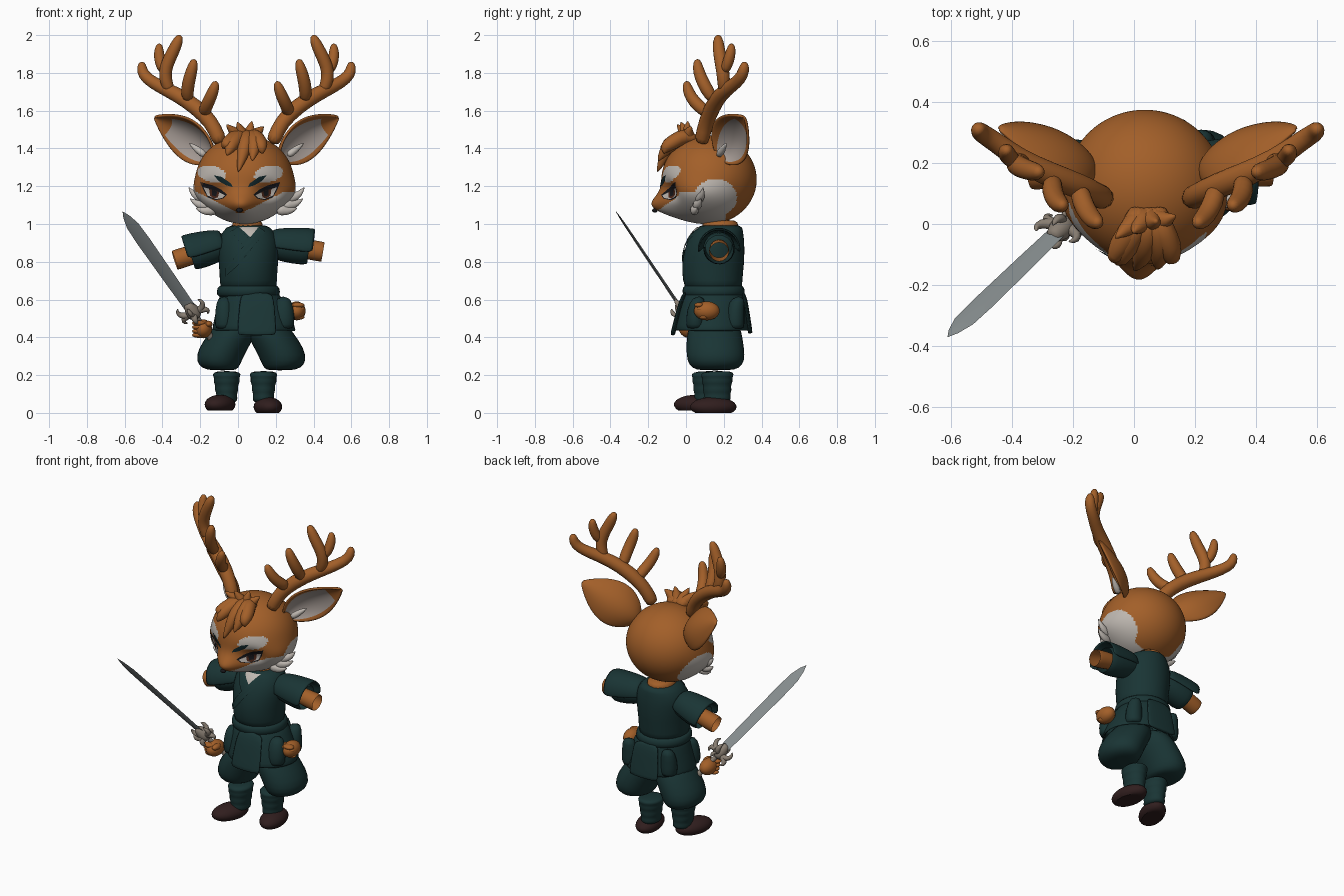
import bpy, bmesh, math
from mathutils import Vector as V
from mathutils.bvhtree import BVHTree

if "Cube" in bpy.data.objects:
    bpy.data.objects.remove(bpy.data.objects["Cube"])


def material(name, rgb):
    m = bpy.data.materials.new(name)
    m.diffuse_color = (*rgb, 1)
    m.use_nodes = True
    m.node_tree.nodes["Principled BSDF"].inputs["Base Color"].default_value = m.diffuse_color
    return m


FUR = material("orange_fur", (0.365, 0.115, 0.022))
CREAM = material("pale_fur", (0.52, 0.48, 0.44))
EAR = material("ear_lining", (0.40, 0.345, 0.315))
CLOTH = material("dark_teal_cloth", (0.010, 0.035, 0.035))
BROW = material("brow_teal", (0.006, 0.020, 0.024))
BOOT = material("dark_brown_leather", (0.03, 0.013, 0.013))
STEEL = material("blade_steel", (0.26, 0.29, 0.295))
GUARD = material("guard_metal", (0.25, 0.21, 0.17))
BLACK = material("black", (0.008, 0.008, 0.01))
IRIS = material("red_brown_iris", (0.07, 0.02, 0.01))

MID = 0.045  # mirror line of the head


def mx(p, mid=MID):
    return (2 * mid - p[0], *p[1:])


def finish(name, bm, mats, subsurf=0, thick=0, recalc=True, angle=40):
    if recalc:
        bmesh.ops.recalc_face_normals(bm, faces=bm.faces)
    me = bpy.data.meshes.new(name)
    bm.to_mesh(me)
    bm.free()
    ob = bpy.data.objects.new(name, me)
    bpy.context.collection.objects.link(ob)
    for m in mats:
        me.materials.append(m)
    for p in me.polygons:
        p.use_smooth = True
    if thick:
        s = ob.modifiers.new("thickness", 'SOLIDIFY')
        s.thickness, s.offset, s.material_offset, s.material_offset_rim = thick, -1, -1, -1
    if subsurf:
        s = ob.modifiers.new("smooth", 'SUBSURF')
        s.levels = s.render_levels = subsurf
    else:
        bpy.ops.object.select_all(action='DESELECT')
        ob.select_set(True)
        bpy.context.view_layer.objects.active = ob
        bpy.ops.object.shade_smooth_by_angle(angle=math.radians(angle))
    return ob


def loft(name, mat, rings, sides=14, caps=True, arc=None, thick=0, subsurf=1):
    """Skin rings of (centre, u, v); arc=(start, end) leaves the ring open."""
    bm = bmesh.new()
    a0, a1 = arc or (0, math.tau)
    n = sides + 1 if arc else sides
    rows = []
    for c, u, v in rings:
        angs = [a0 + (a1 - a0) * i / sides for i in range(n)]
        rows.append([bm.verts.new(V(c) + V(u) * math.cos(a) + V(v) * math.sin(a)) for a in angs])
    for r, s in zip(rows, rows[1:]):
        for i in range(sides):
            j = (i + 1) % n
            bm.faces.new((r[i], r[j], s[j], s[i]))
    if caps and not arc:
        bm.faces.new(rows[0])
        bm.faces.new(rows[-1])
    return finish(name, bm, [mat], subsurf, thick)


def zloft(name, mat, secs, **kw):
    """Upright body from (z, centre x, centre y, radius x, radius y)."""
    return loft(name, mat, [((x, y, z), (rx, 0, 0), (0, ry, 0)) for z, x, y, rx, ry in secs], **kw)


def tube(name, mat, pts, up=(0.1, 1, 0.05), flat=1.0, **kw):
    """Tapered tube through (x, y, z, radius) points."""
    P = [V(p[:3]) for p in pts]
    rings = []
    for i, p in enumerate(pts):
        t = (P[min(i + 1, len(P) - 1)] - P[max(i - 1, 0)]).normalized()
        u = t.cross(V(up)).normalized()
        rings.append((P[i], u * p[3], t.cross(u) * p[3] * flat))
    kw.setdefault("sides", 10)
    return loft(name, mat, rings, **kw)


def ball(name, mat, c, r, turn=0, floor=None):
    bm = bmesh.new()
    bmesh.ops.create_uvsphere(bm, u_segments=24, v_segments=14, radius=1)
    cs, sn = math.cos(turn), math.sin(turn)
    for v in bm.verts:
        x, y, z = (v.co[i] * r[i] for i in range(3))
        v.co = V((c[0] + x * cs - y * sn, c[1] + x * sn + y * cs, c[2] + z))
        if floor is not None:
            v.co.z = max(v.co.z, floor)
    return finish(name, bm, [mat])


def plate(name, mat, tree, outline, lift):
    """Thin patch laid on the front of a surface, outline given as (x, z)."""
    bm = bmesh.new()
    pts = [V(a).lerp(V(b), k / 4) for a, b in zip(outline, outline[1:] + outline[:1]) for k in range(4)]
    mid = sum(pts, V((0, 0))) / len(pts)

    def drop(q):
        hit = tree.ray_cast(V((q.x, -2, q.y)), V((0, 1, 0)))[0]
        return bm.verts.new((q.x, (hit.y if hit else 0.1) - lift, q.y))
    rows = [[drop(mid.lerp(p, k)) for p in pts] for k in (1, .7, .35)]
    c, n = drop(mid), len(pts)
    for i in range(n):
        j = (i + 1) % n
        for r, s in zip(rows, rows[1:]):
            bm.faces.new((r[i], r[j], s[j], s[i]))
        bm.faces.new((rows[-1][i], rows[-1][j], c))
    if sum((f.normal_update() or f.normal.y) for f in bm.faces) > 0:
        bmesh.ops.reverse_faces(bm, faces=bm.faces)
    finish(name, bm, [mat], recalc=False)


# Head: sphere with cheeks, pulled muzzle and eye sockets, pale areas by position
bm = bmesh.new()
bmesh.ops.create_uvsphere(bm, u_segments=144, v_segments=100, radius=1)
for v in bm.verts:
    x, y, z = v.co
    front = max(0, min(1, 0.6 - y))
    cheek = 1 + 0.13 * math.exp(-((z + 0.35) / 0.35) ** 2) * front
    muzzle = math.exp(-((x + 0.08) / 0.33) ** 2 - ((z + 0.62) / 0.3) ** 2) * (y < 0)
    v.co = V((0.035 + 0.258 * x * cheek, 0.122 + 0.252 * y - 0.10 * muzzle, 1.235 + 0.235 * z))
    u = abs(v.co.x - 0.012)
    if y < 0:
        v.co.y += 0.04 * math.exp(-((u - 0.15) / 0.065) ** 2 - ((v.co.z - 1.175) / 0.05) ** 2)
for f in bm.faces:
    x, y, z = f.calc_center_median()
    u = abs(x - 0.012)
    jaw = z < min(1.055 + 0.5 * u, 1.17) and y < 0.21 and not (u < 0.02 and z > 1.06)
    side = ((y - 0.155) / 0.115) ** 2 + ((z - 1.14) / 0.098) ** 2 < 1
    a, b = (u - 0.15) + 0.5 * (z - 1.265), (z - 1.265) - 0.3 * (u - 0.15)
    brow = (a / 0.085) ** 2 + (b / 0.045) ** 2 < 1 and y < 0.1
    f.material_index = int(jaw or side or brow)
tree = BVHTree.FromBMesh(bm)
finish("head", bm, [FUR, CREAM], angle=80)
ball("nose", BLACK, (0.008, -0.165, 1.072), (0.018, 0.014, 0.012))

# Eyes and brows, slanting down to the nose
for s, tag in ((-1, "left"), (1, "right")):
    def at(pts):
        return [(0.012 + s * a, b) for a, b in pts]
    plate(tag + "_lash", BLACK, tree, at([(.07, 1.155), (.10, 1.182), (.15, 1.206), (.212, 1.222),
          (.195, 1.18), (.172, 1.14), (.13, 1.126), (.09, 1.135)]), .003)
    plate(tag + "_eye_white", CREAM, tree, at([(.08, 1.152), (.12, 1.172), (.165, 1.186), (.195, 1.196),
          (.175, 1.152), (.13, 1.131), (.095, 1.138)]), .005)
    plate(tag + "_iris", IRIS, tree, at([(.112, 1.168), (.13, 1.176), (.165, 1.186), (.16, 1.15), (.138, 1.134), (.118, 1.142)]), .007)
    plate(tag + "_pupil", BLACK, tree, at([(.122, 1.172), (.15, 1.182), (.15, 1.152), (.128, 1.146)]), .009)
    plate(tag + "_brow", BROW, tree, at([(.04, 1.195), (.05, 1.215), (.10, 1.25), (.14, 1.258), (.115, 1.228), (.075, 1.205)]), .006)

# Antlers, ears and cheek tufts, mirrored about the head (antler x is from the mirror line)
ANTLER = {
    "beam": [(.135, .08, 1.42, .045), (.165, .095, 1.50, .040), (.215, .12, 1.575, .045), (.32, .16, 1.66, .045), (.42, .21, 1.71, .039),
             (.50, .27, 1.75, .035), (.548, .30, 1.79, .034), (.556, .31, 1.835, .029), (.552, .312, 1.86, .012)],
    "top_tine": [(.40, .20, 1.69, .032), (.435, .20, 1.77, .037), (.425, .19, 1.84, .037), (.39, .175, 1.91, .035), (.362, .17, 1.97, .031), (.350, .17, 2.002, .013)],
    "back_tine": [(.435, .20, 1.80, .028), (.46, .225, 1.86, .032), (.465, .24, 1.92, .029), (.46, .242, 1.958, .013)],
    "inner_tine": [(.31, .15, 1.65, .032), (.315, .11, 1.71, .037), (.300, .075, 1.78, .035), (.282, .06, 1.84, .030), (.276, .06, 1.875, .013)],
    "low_tine": [(.225, .12, 1.585, .035), (.215, .07, 1.62, .036), (.19, .025, 1.67, .034), (.168, .005, 1.725, .030), (.160, .002, 1.758, .013)],
}
TUFTS = [((.24, .06, 1.13), (.315, .085, 1.145), (.352, .09, 1.195)), ((.23, .05, 1.10), (.30, .07, 1.10), (.345, .08, 1.135)),
         ((.20, .04, 1.08), (.265, .05, 1.065), (.315, .06, 1.085))]


def ear(name, side):
    bm = bmesh.new()
    base, tip, N = V((.235, .17, 1.355)), V((.535, .305, 1.56)), V((.78, -.58, -.2)).normalized()
    L = tip - base
    W = N.cross(L).normalized()
    grid = []
    for i in range(15):
        s = i / 14
        w = .025 * (1 - s) + .112 * math.sin(math.pi * s ** .85) ** .85 + .002
        row = []
        for j in range(13):
            t = j / 6 - 1
            p = base + L * s + W * (t * w) - N * (.5 * w * (1 - t * t))
            row.append(bm.verts.new(p if side > 0 else mx(p)))
        grid.append(row)
    for i in range(14):
        for j in range(12):
            f = bm.faces.new((grid[i][j], grid[i + 1][j], grid[i + 1][j + 1], grid[i][j + 1]))
            f.material_index = int(0 < j < 10 and i < 11)
    bm.normal_update()
    if sum(f.normal.dot(V((N.x * side, N.y, N.z))) for f in bm.faces) < 0:
        bmesh.ops.reverse_faces(bm, faces=bm.faces)
    finish(name, bm, [FUR, EAR], thick=.015, recalc=False, subsurf=1)


for s, tag in ((-1, "left"), (1, "right")):
    def m(p):
        return p if s > 0 else mx(p)
    for part, pts in ANTLER.items():
        tube(f"{tag}_antler_{part}", FUR, [(MID + s * p[0], *p[1:]) for p in pts])
    ear(tag + "_ear", s)
    tube(tag + "_ear_fluff", CREAM, [m(p) for p in ((.26, .17, 1.36, .02), (.30, .19, 1.39, .024), (.35, .215, 1.43, .004))], sides=8)
    for k, (a, b, c) in enumerate(TUFTS):
        tube(f"{tag}_cheek_tuft_{k}", CREAM, [m((*a, .04)), m((*b, .024)), m((*V(b).lerp(V(c), .6), .013)), m((*c, .001))], sides=8, flat=.8)

# Fringe of swept locks: (root x, bend x, tip x, tip y, tip z)
for k, (a, b, x, y, z) in enumerate([(.05, .04, .0, -.155, 1.27), (.07, .09, .075, -.15, 1.33), (.02, -.03, -.06, -.13, 1.36),
                                     (.08, .12, .13, -.115, 1.37), (.01, -.05, -.085, -.08, 1.40)]):
    tube(f"hair_lock_{k}", FUR, [(a, .06, 1.44, .03), (a, .0, 1.475, .048), (b, -.075, 1.43, .046),
         ((b + x) / 2, -.12, (1.43 + z) / 2, .032), (x, y, z, .003)], up=(1, .1, 0), sides=8)
for k, (x, y, z) in enumerate([(.075, .01, 1.55), (-.005, -.03, 1.545), (-.065, -.05, 1.53), (.14, .03, 1.52)]):
    tube(f"hair_spike_{k}", FUR, [(.045, .03, 1.43, .05), ((x + .045) / 2, .0, 1.475, .042), (x, y, z, .002)], sides=8)

# Neck and wrapped tunic
zloft("neck", FUR, [(.93, .05, .17, .09, .10), (.99, .05, .18, .085, .10), (1.025, .05, .185, .08, .095)])
TORSO = [(.63, .055, .15, .155, .155), (.70, .055, .14, .152, .158), (.78, .055, .142, .158, .168), (.86, .055, .15, .165, .162),
         (.92, .055, .16, .16, .15), (.965, .055, .17, .135, .132), (1.0, .055, .185, .10, .115)]
torso = zloft("tunic", CLOTH, TORSO, sides=20)
bm = bmesh.new()
bm.from_object(torso, bpy.context.evaluated_depsgraph_get())
chest = BVHTree.FromBMesh(bm)
bm.free()
plate("neck_fur", CREAM, chest, [(.005, .985), (.11, .985), (.065, .93)], .005)
plate("right_lapel", CLOTH, chest, [(.11, .985), (.145, .96), (.0, .78), (-.07, .72), (-.07, .76)], .009)
plate("left_lapel", CLOTH, chest, [(.0, .985), (-.04, .96), (.04, .87), (.07, .91)], .008)
zloft("sash", CLOTH, [(.61, .055, .148, .15, .15), (.62, .055, .148, .172, .168), (.665, .055, .145, .168, .168), (.68, .055, .145, .15, .15)], sides=20)

# Skirt, flaps and hip pouches
zloft("skirt", CLOTH, [(.64, .06, .148, .155, .158), (.56, .075, .142, .19, .180), (.49, .08, .138, .21, .194), (.435, .085, .138, .228, .204)],
      caps=False, thick=.015, sides=20)
for nm, x, y0, y1, z in (("front_flap", .10, -.025, -.07, .41), ("back_flap", .07, .315, .34, .42)):
    tube(nm, CLOTH, [(x, (.0 if y0 < 0 else .30), .64, .085), (x, y0, .60, .095), (x, (y0 + y1) / 2, .51, .105),
         (x, y1, z + .01, .11), (x, y1, z, .10)], flat=.12, up=(.01, 1, .1))
for nm, x, y, r in (("left_pouch", -.072, .04, .055), ("right_pouch", .24, .05, .065), ("back_left_pouch", -.06, .26, .055), ("back_right_pouch", .22, .26, .055)):
    zloft(nm, CLOTH, [(.445, x, y, .04, .04), (.455, x, y, r, .055), (.55, x, y, r * .95, .05), (.62, x, y + .02, .035, .035)], sides=10)

# Baggy trousers, wrapped shins and shoes
for tag, s, sx, sy, fx, fy, turn, base in (("left", -1, -.06, .115, -.095, .055, -.35, .012), ("right", 1, .135, .165, .158, .145, .15, 0)):
    zloft(tag + "_trouser", CLOTH, [(.50, .07 + s * .06, .15, .11, .13), (.42, .07 + s * .10, .15, .13, .15), (.34, .07 + s * .15, .155, .135, .158),
          (.275, .07 + s * .172, .158, .125, .158), (.235, .07 + s * .165, .158, .10, .13), (.225, .07 + s * .15, .155, .06, .08)])
    zloft(tag + "_shin_wrap", CLOTH, [(.05, sx, sy, .055, .07), (.08, sx, sy, .06, .076), (.10, sx, sy, .054, .07), (.12, sx, sy, .066, .08),
          (.145, sx, sy, .06, .074), (.165, sx, sy, .074, .086), (.185, sx, sy, .066, .08), (.205, sx, sy, .082, .094), (.222, sx, sy + .01, .055, .07)])
    ball(tag + "_shoe", BOOT, (fx, fy, .032 + base), (.074, .124, .052), turn, base)

# Sleeves, shoulder pads and bare arm ends
for tag, sh, el, wr in (("left", (-.07, .17, .89), (-.25, .17, .835), (-.335, .165, .808)), ("right", (.17, .175, .89), (.375, .175, .865), (.45, .175, .852))):
    a, b, c = V(sh), V(el), V(wr)
    tube(tag + "_sleeve", CLOTH, [(*a, .07), (*a.lerp(b, .35), .088), (*a.lerp(b, .9), .092), (*b, .08)], caps=False)
    tube(tag + "_arm", FUR, [(*a.lerp(b, .8), .052), (*b, .056), (*b.lerp(c, .9), .057), (*c, .054)], caps=False)
    d = (b - a).normalized()
    f = V((0, 1, 0))
    up = f.cross(d) if f.cross(d).z > 0 else d.cross(f)
    loft(tag + "_shoulder_pad", CLOTH, [(a.lerp(b, t), f * r, up * r) for t, r in ((.0, .075), (.12, .092), (.6, .108), (1.12, .118))],
         arc=(-.15, math.pi + .15), thick=.014)

# Fists with curled fingers
for tag, c, g in (("left", V((-.185, .03, .445)), -1), ("right", V((.31, .11, .54)), 1)):
    ball(tag + "_fist", FUR, c, (.048, .068, .05))
    for k in range(4):
        ball(f"{tag}_finger_{k}", FUR, c + V((g * .014 - .008, -.04 + .008 * k, .03 - .021 * k)), (.036, .026, .015))
    ball(tag + "_thumb", FUR, c + V((-g * .03, -.03, .025)), (.02, .036, .018))

# Sword
G, TIP = V((-.235, -.01, .53)), V((-.61, -.37, 1.065))
D = (TIP - G).normalized()
W = (V((.87, -.28, .4)) - D * D.dot(V((.87, -.28, .4)))).normalized()
N = D.cross(W)
bl = (TIP - G).length
loft("blade", STEEL, [(G + D * (bl * t), W * w, N * n) for t, w, n in
     ((0, .03, .009), (.3, .034, .008), (.7, .037, .007), (.86, .034, .006), (.95, .018, .004), (1, .001, .001))], sides=4, subsurf=0)
tube("grip", GUARD, [(*(G + D * t), r) for t, r in ((.02, .018), (-.08, .015), (-.17, .016), (-.185, .025), (-.205, .022), (-.215, .008))])
tube("guard_collar", GUARD, [(*(G + D * t), r) for t, r in ((-.035, .02), (-.02, .042), (.015, .042), (.05, .03), (.07, .02))])
for k, (axis, s) in enumerate([(W, .85), (W, -.85), (N, .6), (N, -.6)]):
    for q, bend in enumerate((.8, -.55)):
        tube(f"guard_horn_{k}_{q}", GUARD, [(*(G + axis * (s * o) + D * (h * bend)), r) for o, h, r in
             ((.0, 0, .02), (.05, .0, .022), (.085, .025, .018), (.088, .06, .012), (.07, .08, .002))], sides=7)
